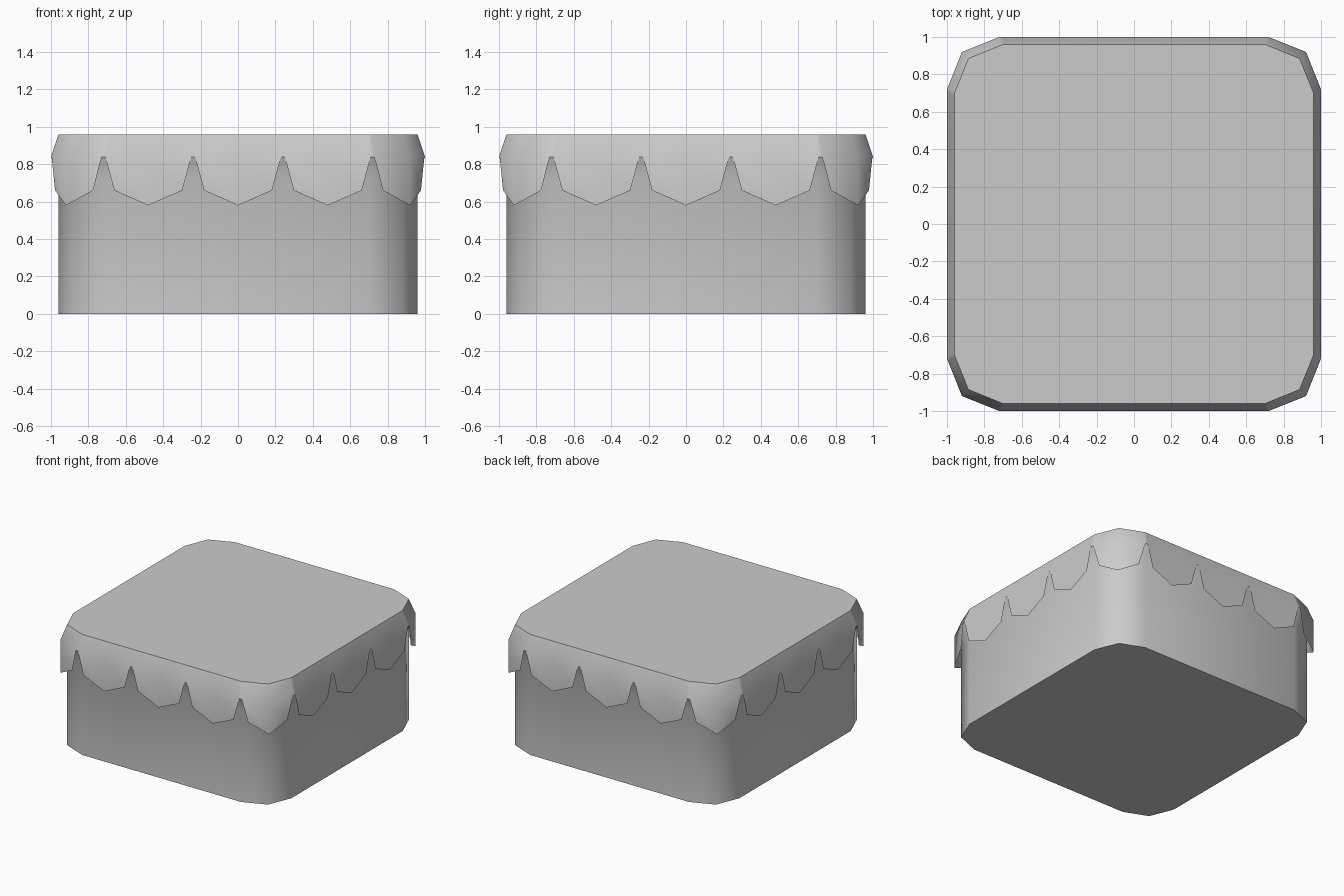
import bpy, bmesh

if "Cube" in bpy.data.objects:
    bpy.data.objects.remove(bpy.data.objects["Cube"])

RIM, TOP, LEDGE = 0.84, 0.96, 0.73
CORNER = [(0.72, -1), (0.92, -0.92), (1, -0.72)]


def inset(p):
    """Move a point of the outer outline onto the smaller inner outline."""
    knots = [(0, 0), (0.72, 0.70), (0.92, 0.885), (1, 0.96)]

    def f(c):
        a = abs(c)
        for (x0, y0), (x1, y1) in zip(knots, knots[1:]):
            if a <= x1 + 1e-6:
                v = y0 + (y1 - y0) * (a - x0) / (x1 - x0)
                return v if c >= 0 else -v
    return f(p[0]), f(p[1])


def turned(points):
    """Repeat one side's points around all four sides."""
    out = []
    for _ in range(4):
        out += points
        points = [(-y, x) for x, y in points]
    return out


def ring(bm, points, z):
    return [bm.verts.new((x, y, z)) for x, y in points]


def bridge(bm, a, b):
    n = len(a)
    for i in range(n):
        j = (i + 1) % n
        bm.faces.new((a[i], a[j], b[j], b[i]))


def finish(bm, name):
    me = bpy.data.meshes.new(name)
    bm.to_mesh(me)
    bm.free()
    ob = bpy.data.objects.new(name, me)
    bpy.context.collection.objects.link(ob)
    bpy.ops.object.select_all(action='DESELECT')
    ob.select_set(True)
    bpy.context.view_layer.objects.active = ob
    bpy.ops.object.shade_smooth_by_angle(angle=0.87)


# Body: straight walls with a ledge flaring out under the rim
bm = bmesh.new()
outer = turned(CORNER)
inner = [inset(p) for p in outer]
base = ring(bm, inner, 0)
ledge = ring(bm, inner, LEDGE)
rim = ring(bm, outer, RIM)
bridge(bm, base, ledge)
bridge(bm, ledge, rim)
bm.faces.new(base[::-1])
finish(bm, "body")

# Cover: sloped rim and flat top
bm = bmesh.new()
side = [(c + s * 0.23, -1) for c in (-0.48, 0, 0.48) for s in (-1, 0, 1)]
side += [(0.72, -1), (0.729, -0.9964), (0.92, -0.92), (0.9964, -0.729), (1, -0.72)]
outline = turned(side)
rim = ring(bm, outline, RIM)
top = ring(bm, [inset(p) for p in outline], TOP)
bridge(bm, rim, top)
bm.faces.new(top)

# Hanging tabs: three per side and one folded round each corner
n = len(side)
for k in range(4):
    for start in (0, 3, 6, 10):
        a, m, b = rim[k * n + start:k * n + start + 3]
        t = 0.21 if start < 10 else 0.24
        pa, pb = a.co.lerp(m.co, t), b.co.lerp(m.co, t)
        pa.z = pb.z = 0.66
        va, vb = bm.verts.new(pa), bm.verts.new(pb)
        tip = bm.verts.new((m.co.x, m.co.y, 0.58))
        bm.faces.new((a, va, tip, m))
        bm.faces.new((m, tip, vb, b))
finish(bm, "scalloped_cover")
